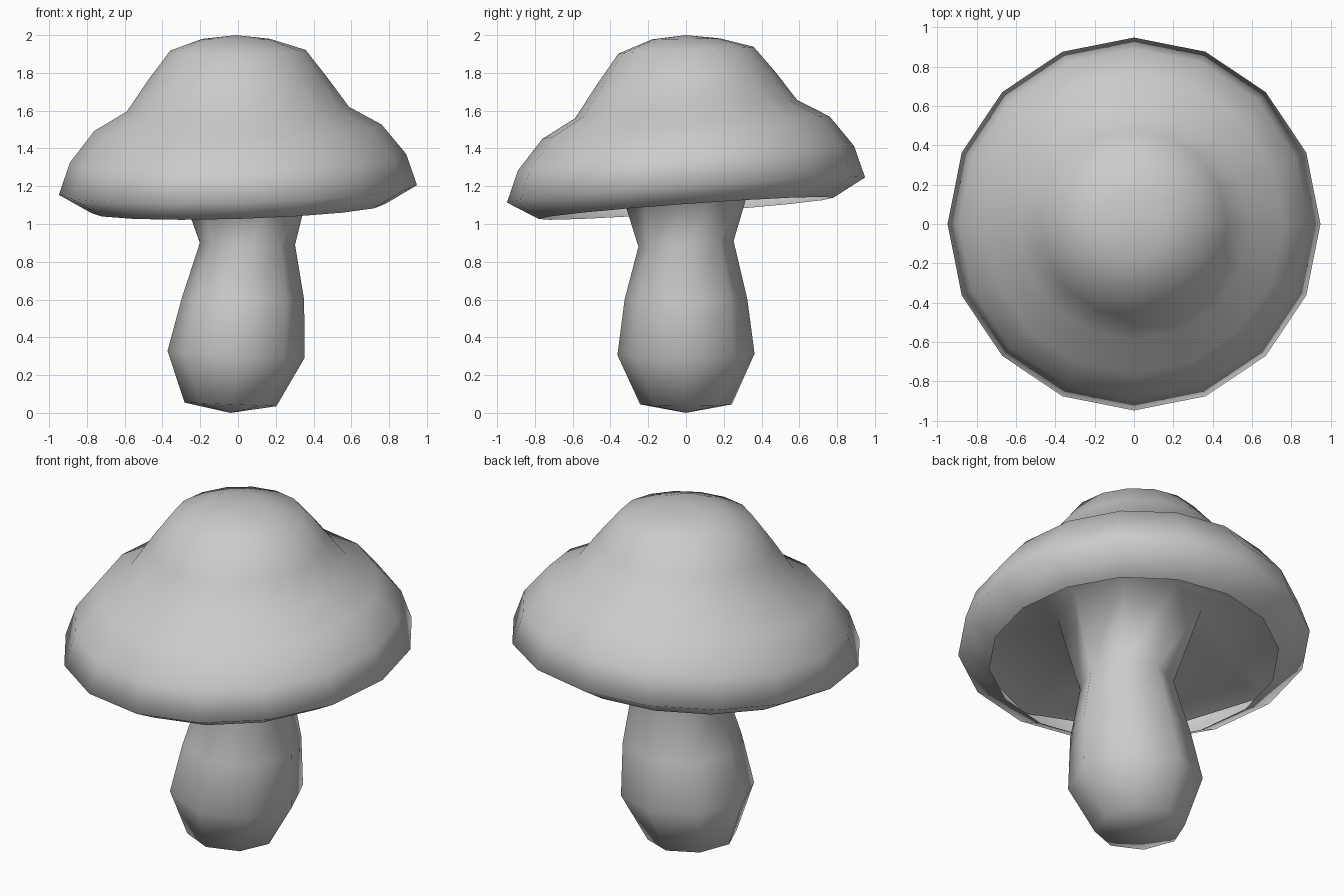
import bpy, bmesh
from math import cos, sin, tau

if "Cube" in bpy.data.objects:
    bpy.data.objects.remove(bpy.data.objects["Cube"])


def lathe(name, sides, rings):
    """Skin rings (radius, z, centre x, slope in x, slope in y); radius 0 is a pole."""
    bm = bmesh.new()
    loops = []
    for r, z, cx, sx, sy in rings:
        if r == 0:
            loops.append([bm.verts.new((cx, 0, z))] * sides)
            continue
        loop = []
        for i in range(sides):
            x, y = r * cos(tau * i / sides), r * sin(tau * i / sides)
            loop.append(bm.verts.new((cx + x, y, z + sx * x + sy * y)))
        loops.append(loop)
    for a, b in zip(loops, loops[1:]):
        for i in range(sides):
            j = (i + 1) % sides
            bm.faces.new(list(dict.fromkeys((a[i], a[j], b[j], b[i]))))
    bmesh.ops.recalc_face_normals(bm, faces=bm.faces)
    for f in bm.faces:
        f.smooth = True
    mesh = bpy.data.meshes.new(name)
    bm.to_mesh(mesh)
    bm.free()
    ob = bpy.data.objects.new(name, mesh)
    bpy.context.collection.objects.link(ob)
    return ob


# Bulbous stem, leaning slightly, flaring into the ceiling under the cap
lathe("stem_and_underside", 8, [
    (0, 0.00, -0.04, 0, 0),
    (0.243, 0.045, -0.04, -0.04, 0),
    (0.363, 0.31, -0.01, -0.05, 0.01),
    (0.325, 0.60, 0.025, 0, 0),
    (0.252, 0.895, 0.05, -0.02, 0.06),
    (0.387, 1.34, 0.03, 0.02, 0.07),
    (0.92, 1.215, 0, 0.027, 0.07),
])

# Tilted bell-shaped cap: an open shell curling inward to its lip
lathe("cap", 16, [
    (0.78, 1.083, 0, 0.03, 0.072),
    (0.948, 1.18, 0, 0.027, 0.07),
    (0.89, 1.348, 0, 0.026, 0.073),
    (0.76, 1.51, 0, 0.022, 0.078),
    (0.588, 1.608, 0, 0.02, 0.083),
    (0.475, 1.768, 0, 0.01, 0.074),
    (0.358, 1.92, 0, 0.005, 0.05),
    (0.18, 1.98, -0.01, 0, 0.015),
    (0, 2.00, -0.01, 0, 0),
])
